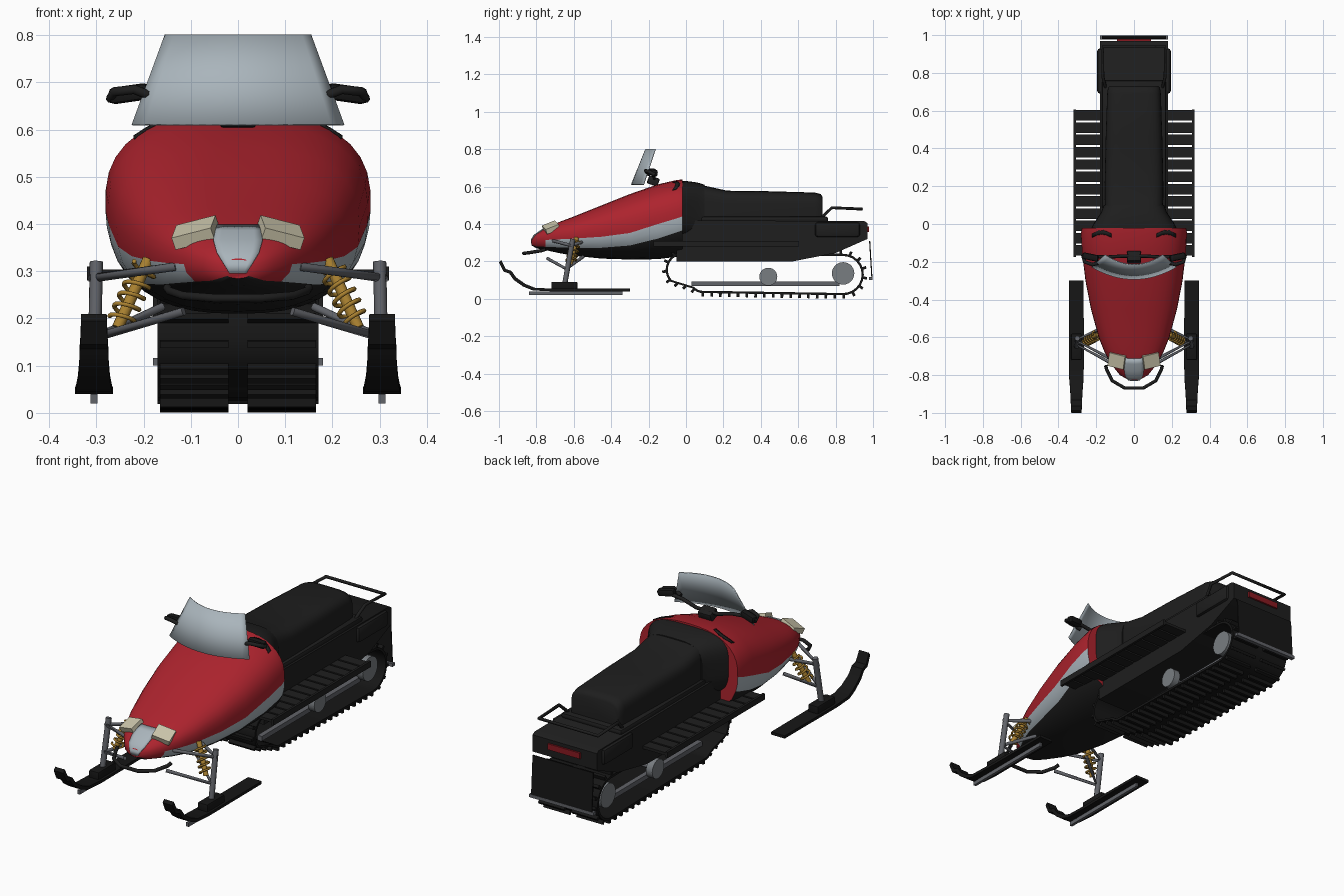
import bpy, bmesh, math
from math import sin, cos, pi, radians
from mathutils import Vector
from mathutils.bvhtree import BVHTree

cube = bpy.data.objects.get("Cube")
if cube:
    bpy.data.objects.remove(cube)


def material(name, r, g, b):
    m = bpy.data.materials.new(name)
    m.use_nodes = True
    m.diffuse_color = (r, g, b, 1)
    m.node_tree.nodes["Principled BSDF"].inputs["Base Color"].default_value = (r, g, b, 1)
    return m


RED = material("red paint", .42, .017, .027)
SILVER = material("silver panel", .40, .46, .50)
BLACK = material("black plastic", .013, .013, .013)
RUBBER = material("black rubber", .008, .008, .008)
METAL = material("grey metal", .12, .125, .14)
WHEEL = material("wheel grey", .19, .205, .22)
GOLD = material("gold spring", .40, .22, .03)
LAMP = material("cream lamp", .62, .58, .42)
TAIL = material("tail light red", .25, .01, .015)


def finish(name, bm, mats, angle=35):
    bmesh.ops.recalc_face_normals(bm, faces=bm.faces)
    me = bpy.data.meshes.new(name)
    bm.to_mesh(me)
    bm.free()
    for m in mats:
        me.materials.append(m)
    for p in me.polygons:
        p.use_smooth = True
    me.set_sharp_from_angle(angle=radians(angle))
    ob = bpy.data.objects.new(name, me)
    bpy.context.collection.objects.link(ob)
    return ob


def loft(name, rings, mats, closed=False, rule=None, angle=35):
    bm = bmesh.new()
    vs = [[bm.verts.new(p) for p in ring] for ring in rings]
    n = len(vs[0])
    for i in range(len(vs) if closed else len(vs) - 1):
        a, b = vs[i], vs[(i + 1) % len(vs)]
        for j in range(n):
            k = (j + 1) % n
            f = bm.faces.new((a[j], a[k], b[k], b[j]))
            if rule:
                f.material_index = rule(i, j)
    if not closed:
        bm.faces.new(vs[0])
        bm.faces.new(vs[-1])
    return finish(name, bm, mats, angle)


def sheet(name, rows, mat, thick):
    bm = bmesh.new()
    vs = [[bm.verts.new(p) for p in row] for row in rows]
    for a, b in zip(vs, vs[1:]):
        for j in range(len(a) - 1):
            bm.faces.new((a[j], a[j + 1], b[j + 1], b[j]))
    ob = finish(name, bm, [mat])
    mod = ob.modifiers.new("thickness", 'SOLIDIFY')
    mod.thickness, mod.offset = thick, 0
    return ob


def box(name, loc, size, mat, rot=(0, 0, 0), bevel=0):
    bm = bmesh.new()
    bmesh.ops.create_cube(bm, size=1)
    bmesh.ops.scale(bm, vec=size, verts=bm.verts)
    if bevel:
        bmesh.ops.bevel(bm, geom=bm.edges[:], offset=bevel, segments=2, affect='EDGES', profile=.5)
    ob = finish(name, bm, [mat])
    ob.location, ob.rotation_euler = loc, [radians(a) for a in rot]
    return ob


def tube(name, pts, r, mat, sides=2):
    cu = bpy.data.curves.new(name, 'CURVE')
    cu.dimensions, cu.bevel_depth, cu.bevel_resolution, cu.use_fill_caps = '3D', r, sides, True
    sp = cu.splines.new('POLY')
    sp.points.add(len(pts) - 1)
    for q, p in zip(sp.points, pts):
        q.co = (*p, 1)
    cu.materials.append(mat)
    ob = bpy.data.objects.new(name, cu)
    bpy.context.collection.objects.link(ob)


LOW, MID, UP = 6, 2, 10


def section(y, w, bot, top, s0, s1, n):
    # rounded cross-section with rows on the stripe edges s0 and s1
    zs = [bot + (s0 - bot) * (i / LOW) ** 2.2 for i in range(LOW)]
    zs += [s0 + (s1 - s0) * i / MID for i in range(MID)]
    zs += [top - (top - s1) * (1 - i / UP) ** 2.2 for i in range(UP + 1)]
    mid, half = bot + .54 * (top - bot), top - bot
    side = []
    for z in zs:
        t = (z - mid) / (half * (.46 if z > mid else .54))
        side.append((w * max(0, 1 - abs(t) ** n) ** (1 / n), y, z))
    return side + [(-x, y, z) for x, y, z in side[-2:0:-1]]


# Hood: y, half width, bottom, top, stripe bottom, stripe top
hood_rows = [(-.825, .03, .285, .325, .29, .302), (-.8, .075, .27, .35, .28, .31),
             (-.75, .115, .26, .38, .278, .315), (-.68, .155, .245, .41, .275, .318),
             (-.6, .187, .23, .44, .272, .322), (-.45, .228, .215, .5, .273, .332),
             (-.3, .257, .21, .56, .285, .352), (-.15, .275, .212, .612, .322, .4),
             (-.05, .281, .225, .635, .355, .43), (-.02, .276, .23, .638, .365, .44)]


def hood_colour(i, j):
    total = LOW + MID + UP
    seg = j if j < total else 2 * total - 1 - j
    if seg < LOW:
        return 2
    return 1 if seg < LOW + MID and i > 1 else 0


hood = loft("hood", [section(*r, 2.5) for r in hood_rows], [RED, SILVER, BLACK], rule=hood_colour, angle=50)
hood_bvh = BVHTree.FromPolygons([v.co for v in hood.data.vertices], [p.vertices for p in hood.data.polygons])


def on_hood(start, direction):
    d = Vector(direction)
    hit = hood_bvh.ray_cast(Vector(start), d)[0]
    return (hit if hit else Vector(start)) - d * .003


# Silver nose panel and hood vents follow the hood surface
rows = [(.295, .018), (.315, .03), (.34, .045), (.365, .052), (.385, .05), (.397, .044)]
sheet("nose_panel", [[on_hood((w * u / 3, -2, z), (0, 1, 0)) for u in range(-3, 4)] for z, w in rows], SILVER, .004)
for s, side in ((-1, "right"), (1, "left")):
    sheet(side + "_hood_vent", [[on_hood((s * (.12 + .025 * u), y - .004 * (u - 2) ** 2, 2), (0, 0, -1))
                                 for u in range(5)] for y in (-.055, -.035)], BLACK, .004)

# Cowl and seat
loft("cowl", [section(y, w, .32, t, .4, .45, 3.5) for y, w, t in
              [(-.04, .235, .628), (0, .215, .63), (.06, .175, .622), (.1, .16, .61)]], [BLACK], angle=50)
loft("seat", [section(y, w, .34, t, .42, .45, 4.5) for y, w, t in
              [(.07, .152, .612), (.13, .155, .598), (.22, .155, .578), (.45, .15, .575),
               (.69, .142, .568), (.72, .138, .56), (.73, .13, .545)]], [BLACK], angle=50)

# Tunnel body, stepping up at the tail
profile = [(-.05, .2), (.57, .2), (.8, .245), (.97, .32), (.97, .405), (.955, .415), (-.05, .42)]
loft("tunnel_body", [[(x, y, z) for y, z in profile] for x in (-.18, .18)], [BLACK])
box("tail_side_panels", (0, .81, .37), (.39, .24, .08), BLACK, bevel=.015)
box("seat_base", (0, .42, .425), (.34, .68, .03), BLACK, bevel=.012)
box("tail_light", (0, .973, .372), (.18, .012, .03), TAIL)
box("snow_flap", (0, .988, .21), (.34, .006, .2), RUBBER, (3.5, 0, 0))
box("flap_rod", (0, .988, .108), (.36, .02, .016), METAL)
tube("grab_bar", [(-.15, .72, .43), (-.165, .78, .487), (-.165, .94, .48), (.165, .94, .48),
                  (.165, .78, .487), (.15, .72, .43)], .008, BLACK)

# Track: a belt wrapped round three circles (y, z, radius, start and end angle)
path = []
for cy, cz, r, a0, a1 in [(-.015, .155, .085, 90, 222), (.09, .105, .065, 222, 268), (.84, .13, .102, 268, 450)]:
    for i in range(13):
        a = radians(a0 + (a1 - a0) * i / 12)
        path.append((Vector((0, cy + r * cos(a), cz + r * sin(a))), Vector((0, cos(a), sin(a)))))
loft("track_belt", [[(x, *(p + n * d).yz) for x, d in ((-.17, -.003), (.17, -.003), (.17, .009), (-.17, .009))]
                    for p, n in path], [RUBBER], closed=True)
step, travelled, count = .047, 0, 0
for (p, n), (q, m) in zip(path, path[1:] + path[:1]):
    length = (q - p).length
    while count * step < travelled + length:
        u = (count * step - travelled) / length
        c, nn = p.lerp(q, u), n.lerp(m, u).normalized()
        for s in (-1, 1):
            box("track_lug", (s * .0925, *(c + nn * .017).yz), (.145, .014, .022), RUBBER,
                (math.degrees(math.atan2(nn.z, nn.y)) - 90, 0, 0))
        count += 1
    travelled += length


def wheel(name, x, y, z, r, width):
    bm = bmesh.new()
    bmesh.ops.create_cone(bm, cap_ends=True, segments=28, radius1=r, radius2=r, depth=width)
    ob = finish(name, bm, [WHEEL])
    ob.location, ob.rotation_euler = (x, y, z), (0, pi / 2, 0)


for y, z in ((.44, .118), (.84, .136)):
    tube("wheel_axle", [(-.14, y, z), (.14, y, z)], .01, METAL)

for s, side in ((-1, "right"), (1, "left")):
    # Suspension rail and wheels
    box(side + "_slide_rail", (s * .1, .425, .08), (.025, .79, .024), METAL)
    wheel(side + "_idler_wheel", s * .135, .44, .118, .048, .035)
    wheel(side + "_rear_wheel", s * .135, .84, .136, .06, .035)

    # Slatted running board
    box(side + "_board_rail", (s * .314, .215, .295), (.012, .78, .03), BLACK)
    for i in range(12):
        box(side + "_board_slat", (s * .245, -.14 + i * .065, .297), (.13, .055, .014), BLACK)

    # Ski with runner and mount
    x = s * .305
    ski = [(-.3, .04, .038), (-.72, .04, .04), (-.82, .045, .038), (-.87, .065, .034), (-.92, .1, .031),
           (-.945, .135, .03), (-.975, .145, .029), (-.988, .17, .028), (-1, .195, .027)]
    loft(side + "_ski", [[(x - w, y, z), (x + w, y, z), (x + w, min(y + .012, -.3), z + .014),
                          (x - w, min(y + .012, -.3), z + .014)] for y, z, w in ski], [RUBBER])
    box(side + "_ski_runner", (x, -.59, .03), (.014, .5, .02), METAL)
    box(side + "_ski_mount", (x, -.65, .068), (.055, .14, .045), RUBBER, bevel=.006)

    # Spindle and control arms
    tube(side + "_spindle", [(x, -.65, .07), (s * .3, -.605, .32)], .014, METAL)
    tube(side + "_lower_arms", [(s * .115, -.74, .215), (s * .3, -.64, .16), (s * .16, -.55, .225)], .009, METAL)
    tube(side + "_upper_arms", [(s * .13, -.71, .31), (s * .31, -.615, .285), (s * .17, -.55, .305)], .009, METAL)

    # Shock absorber with coil spring
    a, b = Vector((s * .255, -.62, .18)), Vector((s * .19, -.585, .325))
    axis = (b - a).normalized()
    e1 = axis.cross(Vector((0, 1, 0))).normalized()
    e2 = axis.cross(e1)
    tube(side + "_shock", [a, b], .013, GOLD)
    coil = [a.lerp(b, .1 + .8 * i / 70) + (e1 * cos(i * .45) + e2 * sin(i * .45)) * .026 for i in range(71)]
    tube(side + "_spring", coil, .005, GOLD, 1)

    # Headlight
    box(side + "_headlight", (s * .09, -.722, .382), (.088, .075, .028), LAMP, (22, s * 14, s * 14))

    # Grip with hand guard
    box(side + "_grip", (s * .23, -.175, .676), (.085, .035, .035), RUBBER, (0, s * 8, s * 12), .01)
    tube(side + "_hand_guard", [(s * .17, -.2, .665), (s * .22, -.215, .685), (s * .262, -.2, .68),
                                (s * .27, -.165, .665)], .01, BLACK)

# Steering
tube("handlebar", [(-.24, -.172, .677), (-.14, -.175, .665), (-.06, -.17, .645), (.06, -.17, .645),
                   (.14, -.175, .665), (.24, -.172, .677)], .009, BLACK)
box("steering_column", (0, -.175, .63), (.075, .06, .045), BLACK, (-20, 0, 0), .008)

# Windshield
cols = [i / 8 for i in range(-8, 9)]
sheet("windshield", [[((.224 - .07 * v) * u, -.292 + .077 * v + (.065 - .013 * v) * u * u, .61 + .19 * v)
                      for u in cols] for v in (0, .5, 1)], SILVER, .005)

# Front bumper
tube("front_bumper", [(-.15, -.75, .265), (-.145, -.77, .258), (-.115, -.83, .248), (-.05, -.868, .243),
                      (.05, -.868, .243), (.115, -.83, .248), (.145, -.77, .258), (.15, -.75, .265)], .009, BLACK)
